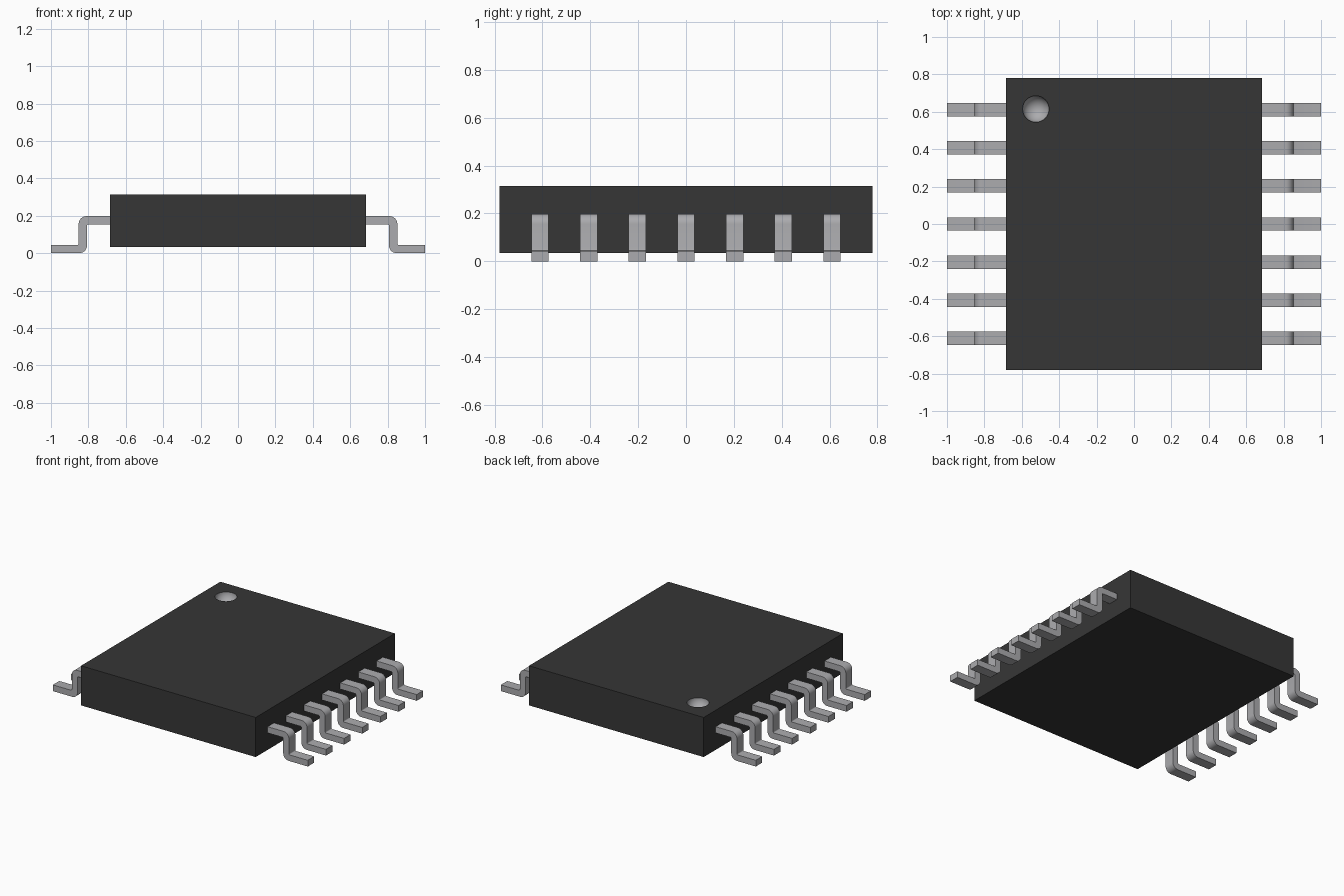
import bpy, bmesh, math
from mathutils import Vector

if "Cube" in bpy.data.objects:
    bpy.data.objects.remove(bpy.data.objects["Cube"])

HX, HY, Z0, Z1 = 0.685, 0.78, 0.034, 0.315      # body extents
DOT, DOT_R = Vector((-0.525, 0.615, Z1)), 0.071  # pin-one dimple
PITCH, LEAD_W, T, LEAD_TOP = 0.2033, 0.072, 0.044, 0.198


def material(name, rgb):
    m = bpy.data.materials.new(name)
    m.diffuse_color = (*rgb, 1.0)
    m.use_nodes = True
    m.node_tree.nodes["Principled BSDF"].inputs["Base Color"].default_value = m.diffuse_color
    return m


black = material("black plastic", (0.037, 0.037, 0.037))
metal = material("grey metal", (0.41, 0.41, 0.425))


def new_object(name, bm, *mats):
    bmesh.ops.recalc_face_normals(bm, faces=bm.faces[:])
    me = bpy.data.meshes.new(name)
    bm.to_mesh(me)
    bm.free()
    for m in mats:
        me.materials.append(m)
    ob = bpy.data.objects.new(name, me)
    bpy.context.collection.objects.link(ob)
    return ob


# Package body
bm = bmesh.new()
bmesh.ops.create_cube(bm, size=1)
bmesh.ops.scale(bm, vec=(2 * HX, 2 * HY, Z1 - Z0), verts=bm.verts)
bmesh.ops.translate(bm, vec=(0, 0, (Z0 + Z1) / 2), verts=bm.verts)
body = new_object("package_body", bm, black, metal)

# Round cutter for the pin-one dimple
bm = bmesh.new()
bmesh.ops.create_uvsphere(bm, u_segments=32, v_segments=17, radius=DOT_R)
bmesh.ops.translate(bm, vec=DOT, verts=bm.verts)
cutter = new_object("dimple_cutter", bm, black, metal)
cutter.hide_render = True

mod = body.modifiers.new("dimple", 'BOOLEAN')
mod.operation, mod.solver, mod.object = 'DIFFERENCE', 'EXACT', cutter
bpy.context.view_layer.objects.active = body
body.select_set(True)
bpy.ops.object.modifier_apply(modifier=mod.name)
bpy.data.objects.remove(cutter, do_unlink=True)

# Dimple faces are metal grey and smooth, the box stays flat black
for p in body.data.polygons:
    in_dimple = (p.center - DOT).length < DOT_R * 1.05 and p.center.z < Z1 - 1e-4
    p.material_index = int(in_dimple)
    p.use_smooth = in_dimple
for e in body.data.edges:
    a, b = (body.data.vertices[i].co.z for i in e.vertices)
    e.use_edge_sharp = min(a, b) > Z1 - 1e-4


def fillet(p, d_in, d_out, r, n=8):
    """Rounded right-angle corner at p, as a quarter arc."""
    p, d_in, d_out = Vector(p), Vector(d_in), Vector(d_out)
    c = p - r * d_in + r * d_out
    return [c + r * (d_in * math.sin(t) - d_out * math.cos(t))
            for t in (i / n * math.pi / 2 for i in range(n + 1))]


# Gull-wing lead profile in x, z
X_IN, X_OUT = 0.807, 0.852
PX, NX, PZ, NZ = (1, 0), (-1, 0), (0, 1), (0, -1)
profile = ([Vector((HX - 0.005, LEAD_TOP))]
           + fillet((X_OUT, LEAD_TOP), PX, NZ, 0.042)
           + fillet((X_OUT, T), NZ, PX, 0.006, 3)
           + [Vector((1.0, T)), Vector((1.0, 0.0))]
           + fillet((X_IN, 0.0), NX, PZ, 0.042)
           + fillet((X_IN, LEAD_TOP - T), PZ, NX, 0.006, 3)
           + [Vector((HX - 0.005, LEAD_TOP - T))])

# Seven leads on each side
for side, s in (("right", 1), ("left", -1)):
    for i in range(7):
        y = (i - 3) * PITCH
        bm = bmesh.new()
        face = bm.faces.new([bm.verts.new((s * p.x, y - LEAD_W / 2, p.y)) for p in profile])
        ext = bmesh.ops.extrude_face_region(bm, geom=[face], use_keep_orig=True)
        moved = [g for g in ext["geom"] if isinstance(g, bmesh.types.BMVert)]
        bmesh.ops.translate(bm, vec=(0, LEAD_W, 0), verts=moved)
        lead = new_object(f"{side}_lead_{i + 1}", bm, metal)
        bpy.ops.object.select_all(action='DESELECT')
        lead.select_set(True)
        bpy.context.view_layer.objects.active = lead
        bpy.ops.object.shade_smooth_by_angle(angle=math.radians(32))
